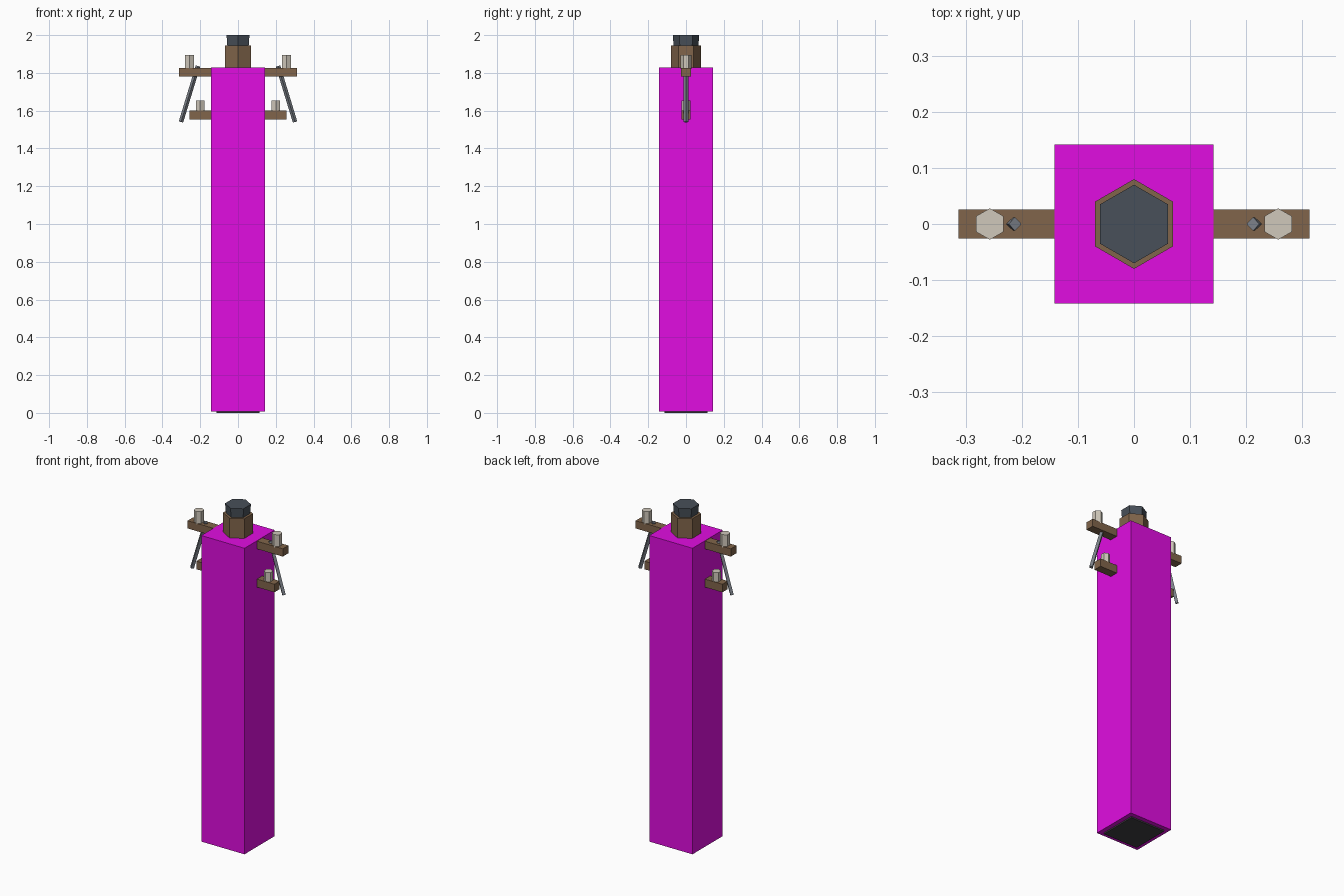
import bpy, math
from mathutils import Vector

if "Cube" in bpy.data.objects:
    bpy.data.objects.remove(bpy.data.objects["Cube"])


def mat(name, rgb):
    m = bpy.data.materials.new(name)
    m.diffuse_color = (*rgb, 1)
    m.use_nodes = True
    m.node_tree.nodes["Principled BSDF"].inputs["Base Color"].default_value = m.diffuse_color
    return m


WOOD = mat("wood", (0.22, 0.13, 0.07))
DARK = mat("dark_metal", (0.065, 0.08, 0.10))
STEEL = mat("steel", (0.20, 0.22, 0.25))
CERAMIC = mat("ceramic", (0.63, 0.58, 0.50))
BASE = mat("base_grey", (0.05, 0.05, 0.055))
MAGENTA = mat("magenta", (0.75, 0.004, 0.75))


def box(name, half_x, half_y, z0, z1, material):
    bpy.ops.mesh.primitive_cube_add(size=1, location=(0, 0, (z0 + z1) / 2))
    o = bpy.context.object
    o.name = name
    o.scale = (2 * half_x, 2 * half_y, z1 - z0)
    o.data.materials.append(material)
    return o


def prism(name, a, b, r0, r1, sides, material):
    """Flat-sided cylinder or cone from point a to point b."""
    a, b = Vector(a), Vector(b)
    d = b - a
    bpy.ops.mesh.primitive_cone_add(vertices=sides, radius1=r0, radius2=r1,
                                    depth=d.length, location=(a + b) / 2)
    o = bpy.context.object
    o.name = name
    # tilt in the xz plane only
    o.rotation_euler = (0, math.atan2(d.x, d.z), 0)
    o.data.materials.append(material)
    return o


# central pole, flared cap and foot plate
prism("pole", (0, 0, 0.01), (0, 0, 1.945), 0.08, 0.08, 6, WOOD)
prism("pole_cap", (0, 0, 1.94), (0, 0, 2.0), 0.065, 0.07, 6, DARK)
box("foot_plate", 0.115, 0.115, 0.0, 0.06, BASE)

# square magenta body around the pole
box("square_body", 0.142, 0.142, 0.008, 1.828, MAGENTA)

# crossarms
box("upper_crossarm", 0.313, 0.026, 1.78, 1.826, WOOD)
box("lower_crossarm", 0.257, 0.025, 1.552, 1.60, WOOD)

# insulators and slanted struts on both sides
for side, s in (("left", -1), ("right", 1)):
    prism(f"upper_insulator_{side}", (s * 0.257, 0, 1.82), (s * 0.257, 0, 1.896),
          0.028, 0.028, 6, CERAMIC)
    prism(f"lower_insulator_{side}", (s * 0.20, 0, 1.595), (s * 0.20, 0, 1.655),
          0.025, 0.025, 6, CERAMIC)
    prism(f"strut_{side}", (s * 0.302, 0, 1.54), (s * 0.212, 0, 1.836),
          0.012, 0.012, 4, STEEL)
